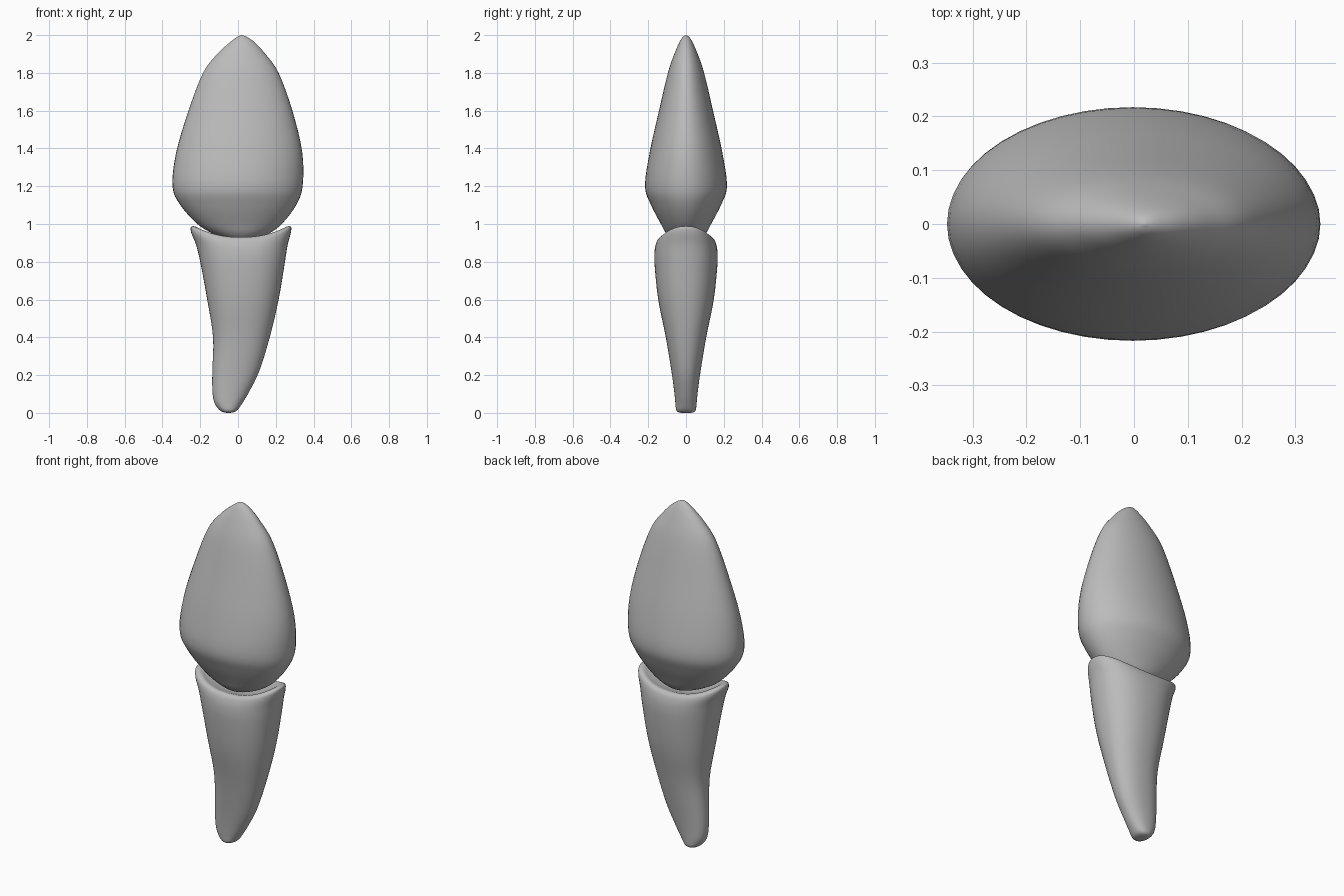
import bpy, math

grey = bpy.data.materials.new("tooth grey")
grey.diffuse_color = (0.5, 0.5, 0.5, 1)


def spline(rows, steps):
    """Smooth rows of numbers with a Catmull-Rom curve."""
    out = []
    for i in range(len(rows) - 1):
        a, b = rows[max(i - 1, 0)], rows[i]
        c, d = rows[i + 1], rows[min(i + 2, len(rows) - 1)]
        for s in range(steps):
            t = s / steps
            out.append([0.5 * (2 * q + (r - p) * t + (2 * p - 5 * q + 4 * r - u) * t * t
                               + (3 * q - p - 3 * r + u) * t ** 3)
                        for p, q, r, u in zip(a, b, c, d)])
    out.append(list(rows[-1]))
    return out


def loft(name, rows, power=2.0, seg=48, steps=4):
    """Rows: z, x min, x max, y half width, saddle height at the sides."""
    verts, faces = [], []
    rings = spline(rows, steps)
    for z, x0, x1, hy, lift in rings:
        for k in range(seg):
            a = 2 * math.pi * k / seg
            c, s = math.cos(a), math.sin(a)
            e = 2 / power
            x = math.copysign(abs(c) ** e, c)
            y = math.copysign(abs(s) ** e, s)
            verts.append(((x0 + x1) / 2 + x * (x1 - x0) / 2, y * hy, z + lift * c * c))
    for i in range(len(rings) - 1):
        for k in range(seg):
            n = (k + 1) % seg
            faces.append((i * seg + k, i * seg + n, (i + 1) * seg + n, (i + 1) * seg + k))
    faces.append(tuple(reversed(range(seg))))
    faces.append(tuple(range(len(verts) - seg, len(verts))))
    me = bpy.data.meshes.new(name)
    me.from_pydata(verts, [], faces)
    me.materials.append(grey)
    for p in me.polygons:
        p.use_smooth = True
    ob = bpy.data.objects.new(name, me)
    bpy.context.collection.objects.link(ob)
    return ob


# crown: pointed, flattened bulb
loft("crown", [
    (0.910, 0.000, 0.040, 0.020, 0),
    (0.920, -0.060, 0.095, 0.070, 0),
    (0.950, -0.135, 0.165, 0.105, 0),
    (1.000, -0.215, 0.232, 0.133, 0),
    (1.100, -0.305, 0.308, 0.185, 0),
    (1.200, -0.347, 0.342, 0.217, 0),
    (1.380, -0.327, 0.340, 0.192, 0),
    (1.600, -0.262, 0.288, 0.143, 0),
    (1.800, -0.185, 0.215, 0.096, 0),
    (1.900, -0.110, 0.145, 0.062, 0),
    (1.960, -0.045, 0.090, 0.036, 0),
    (1.990, -0.005, 0.048, 0.017, 0),
    (2.000, 0.018, 0.022, 0.002, 0),
])

# root: bent taper with a saddle-shaped rim and shallow socket on top
loft("root", [
    (0.000, -0.060, -0.040, 0.025, 0),
    (0.010, -0.092, -0.008, 0.050, 0),
    (0.050, -0.123, 0.022, 0.056, 0),
    (0.110, -0.135, 0.058, 0.062, 0),
    (0.220, -0.136, 0.112, 0.077, 0),
    (0.400, -0.132, 0.168, 0.107, 0),
    (0.600, -0.163, 0.215, 0.147, 0),
    (0.780, -0.198, 0.247, 0.166, 0.01),
    (0.860, -0.222, 0.263, 0.166, 0.03),
    (0.905, -0.248, 0.280, 0.156, 0.05),
    (0.925, -0.248, 0.280, 0.143, 0.06),
    (0.930, -0.222, 0.255, 0.125, 0.055),
    (0.922, -0.180, 0.212, 0.100, 0.035),
    (0.910, -0.100, 0.130, 0.060, 0.010),
    (0.905, 0.000, 0.030, 0.015, 0),
], power=2.25)
